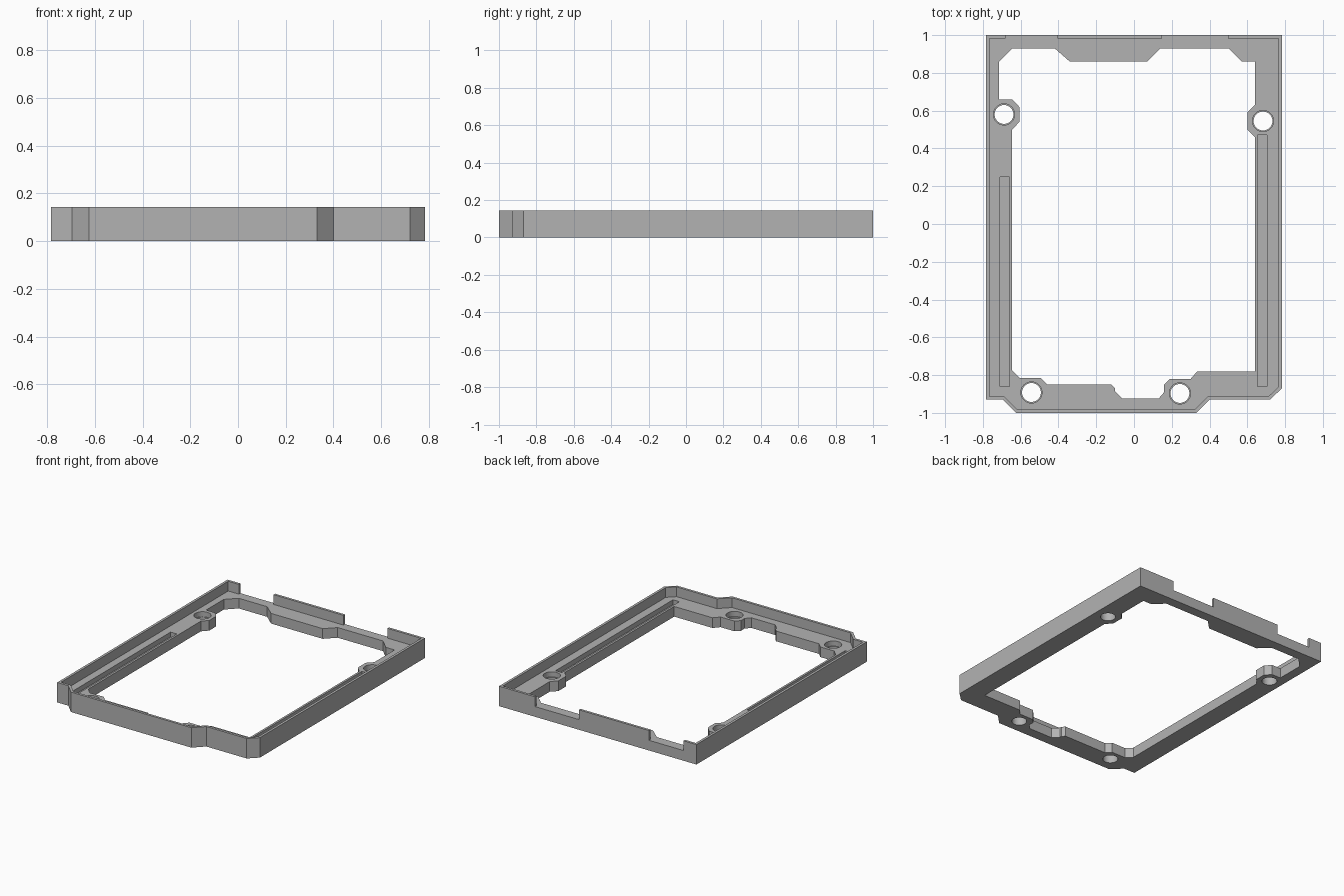
import bpy
import bmesh
from mathutils import Vector

default_cube = bpy.data.objects.get("Cube")
if default_cube:
    bpy.data.objects.remove(default_cube, do_unlink=True)

HEIGHT = 0.143
FLOOR = 0.073
WALL = 0.018
OVERCUT = 0.1
SLOT_DEPTH = 0.035

grey = bpy.data.materials.new("plain_grey")
grey.use_nodes = True
colour = (0.45, 0.45, 0.45, 1)
grey.diffuse_color = colour
grey.node_tree.nodes["Principled BSDF"].inputs["Base Color"].default_value = colour


def prism(name, outline, bottom, top):
    """Extrude a closed xy outline between two heights."""
    bm = bmesh.new()
    face = bm.faces.new([bm.verts.new((x, y, bottom)) for x, y in outline])
    extruded = bmesh.ops.extrude_face_region(bm, geom=[face])["geom"]
    verts = [item for item in extruded if isinstance(item, bmesh.types.BMVert)]
    bmesh.ops.translate(bm, verts=verts, vec=(0, 0, top - bottom))
    bmesh.ops.recalc_face_normals(bm, faces=bm.faces[:])
    mesh = bpy.data.meshes.new(name)
    bm.to_mesh(mesh)
    bm.free()
    mesh.materials.append(grey)
    obj = bpy.data.objects.new(name, mesh)
    bpy.context.collection.objects.link(obj)
    return obj


def rectangle(left, right, front, back):
    return [(left, front), (right, front), (right, back), (left, back)]


def inset(outline, distance):
    """Move each edge of a clockwise outline inwards with mitred corners."""
    points = [Vector(p) for p in outline]
    result = []
    for i, point in enumerate(points):
        before = (point - points[i - 1]).normalized()
        after = (points[(i + 1) % len(points)] - point).normalized()
        normal_a = Vector((before.y, -before.x))
        normal_b = Vector((after.y, -after.x))
        mitre = (normal_a + normal_b) / (1 + normal_a.dot(normal_b))
        result.append(point + mitre * distance)
    return result


def cylinder(name, centre, radius, bottom, top):
    bpy.ops.mesh.primitive_cylinder_add(
        vertices=48, radius=radius, depth=top - bottom,
        location=(centre[0], centre[1], (bottom + top) / 2))
    obj = bpy.context.object
    obj.name = name
    return obj


def cut(body, cutter):
    """Subtract the cutter from the body and discard it."""
    cutter.hide_render = True
    modifier = body.modifiers.new("cut", "BOOLEAN")
    modifier.operation = "DIFFERENCE"
    modifier.solver = "EXACT"
    modifier.object = cutter
    bpy.context.view_layer.objects.active = body
    bpy.ops.object.modifier_apply(modifier=modifier.name)
    bpy.data.objects.remove(cutter, do_unlink=True)


# Outer outline and central opening, both clockwise seen from above
outer = [(-.783, 1), (.783, 1), (.783, -.87), (.72, -.93), (.4, -.93),
         (.33, -1), (-.625, -1), (-.695, -.93), (-.783, -.93)]
opening = [(-.715, .86), (-.645, .93), (-.42, .93), (-.34, .86), (.07, .86),
           (.14, .93), (.5, .93), (.57, .86), (.64, .86), (.64, .63),
           (.6, .59), (.6, .5), (.64, .46), (.64, -.78), (.335, -.78),
           (.3, -.82), (.19, -.82), (.16, -.85), (.16, -.89), (.13, -.925),
           (-.06, -.925), (-.1, -.885), (-.1, -.87), (-.12, -.85),
           (-.46, -.85), (-.495, -.815), (-.605, -.815), (-.645, -.775),
           (-.645, .5), (-.607, .54), (-.607, .62), (-.645, .66), (-.715, .66)]

# Frame body with a thin raised rim around a flat floor
frame = prism("tray_frame", outer, 0, HEIGHT)
cut(frame, prism("floor_pocket", inset(outer, WALL), FLOOR, HEIGHT + OVERCUT))
cut(frame, prism("centre_opening", opening, -OVERCUT, HEIGHT + OVERCUT))

# Two gaps in the back rim
for left, right in ((-.68, -.405), (.148, .497)):
    gap = rectangle(left, right, 1 - 2 * WALL, 1 + OVERCUT)
    cut(frame, prism("rim_gap", gap, FLOOR, HEIGHT + OVERCUT))

# Long blind slots in the side rails
for left, right, back in ((-.71, -.66, .25), (.655, .705, .47)):
    slot = rectangle(left, right, -.86, back)
    cut(frame, prism("rail_slot", slot, FLOOR - SLOT_DEPTH, HEIGHT))

# Screw holes with a slightly wider upper bore
for centre in ((-.688, .58), (.683, .545), (-.543, -.892), (.243, -.897)):
    cut(frame, cylinder("screw_hole", centre, .05, -OVERCUT, HEIGHT))
    cut(frame, cylinder("screw_bore", centre, .056, FLOOR / 2, HEIGHT))

# Crisp edges, smooth bores
bpy.ops.object.select_all(action="DESELECT")
frame.select_set(True)
bpy.context.view_layer.objects.active = frame
bpy.ops.object.shade_smooth_by_angle()
